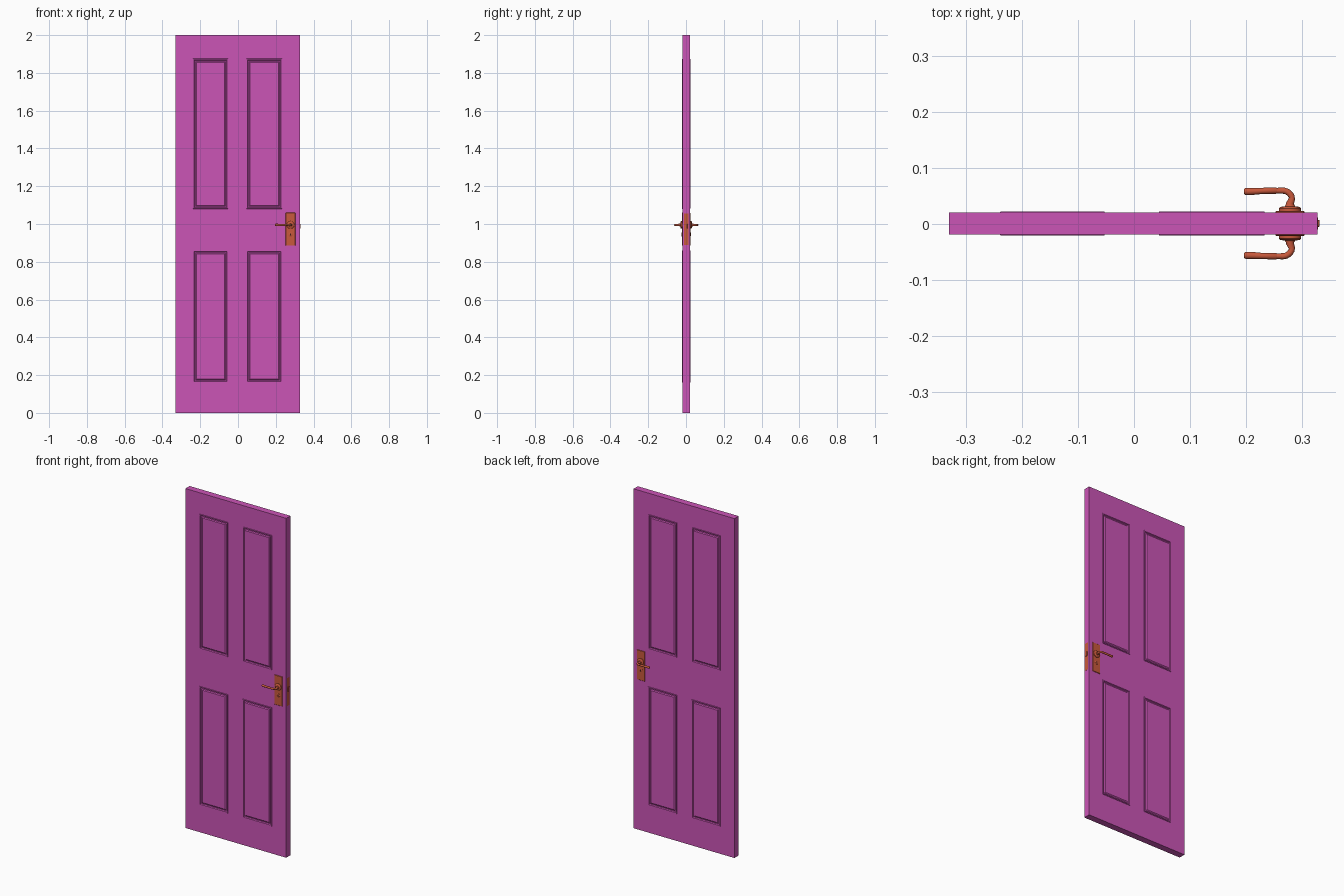
import bpy, bmesh, math
from mathutils import Vector

cube = bpy.data.objects.get("Cube")
if cube:
    bpy.data.objects.remove(cube, do_unlink=True)


def material(name, rgb):
    m = bpy.data.materials.new(name)
    m.use_nodes = True
    m.diffuse_color = (*rgb, 1)
    m.node_tree.nodes["Principled BSDF"].inputs["Base Color"].default_value = (*rgb, 1)
    return m


PINK = material("orchid paint", (0.60, 0.09, 0.47))
COPPER = material("copper metal", (0.58, 0.10, 0.045))
DARK = material("keyhole dark", (0.05, 0.01, 0.01))

MID_Y = 0.001      # middle plane of the door
HALF = 0.0195      # half thickness


def finish(bm, name, mat, smooth=False):
    bmesh.ops.remove_doubles(bm, verts=bm.verts, dist=1e-5)
    bmesh.ops.recalc_face_normals(bm, faces=bm.faces)
    mesh = bpy.data.meshes.new(name)
    bm.to_mesh(mesh)
    bm.free()
    mesh.materials.append(mat)
    ob = bpy.data.objects.new(name, mesh)
    bpy.context.collection.objects.link(ob)
    if smooth:
        bpy.ops.object.select_all(action='DESELECT')
        ob.select_set(True)
        bpy.context.view_layer.objects.active = ob
        bpy.ops.object.shade_smooth_by_angle(angle=math.radians(40))
    return ob


def box(name, lo, hi, mat, bevel=0.0):
    lo, hi = Vector(lo), Vector(hi)
    bm = bmesh.new()
    bmesh.ops.create_cube(bm, size=1)
    for v in bm.verts:
        v.co = (lo + hi) / 2 + v.co * (hi - lo)
    if bevel:
        bmesh.ops.bevel(bm, geom=bm.edges[:], offset=bevel, segments=1, affect='EDGES')
    return finish(bm, name, mat)


def bridge(bm, a, b):
    for i in range(len(a)):
        j = (i + 1) % len(a)
        bm.faces.new((a[i], a[j], b[j], b[i]))


# Door slab: a grid of cells per side, with moulded panels in the odd cells
XS = [-0.33, -0.239, -0.052, 0.044, 0.233, 0.327]
ZS = [0, 0.16, 0.86, 1.08, 1.875, 2.0]
MOULDING = [(0, 0), (0.001, 0.002), (0.006, 0.002), (0.009, -0.004),
            (0.014, -0.004), (0.019, 0)]   # inset, height


def rect(bm, x0, x1, z0, z1, y):
    return [bm.verts.new(c) for c in ((x0, y, z0), (x1, y, z0), (x1, y, z1), (x0, y, z1))]


bm = bmesh.new()
for side in (-1, 1):
    y = MID_Y + side * HALF
    for i in range(5):
        for k in range(5):
            cell = XS[i], XS[i + 1], ZS[k], ZS[k + 1]
            if i % 2 and k % 2:
                rings = [rect(bm, cell[0] + d, cell[1] - d, cell[2] + d, cell[3] - d,
                              y + side * h) for d, h in MOULDING]
                for a, b in zip(rings, rings[1:]):
                    bridge(bm, a, b)
                bm.faces.new(rings[-1])
            else:
                bm.faces.new(rect(bm, *cell, y))
bmesh.ops.remove_doubles(bm, verts=bm.verts, dist=1e-5)
rim = [e for e in bm.edges if e.is_boundary]
bmesh.ops.bridge_loops(bm, edges=rim)
finish(bm, "door_panel", PINK)

# Latch plate and bolt in the door edge
box("latch_plate", (0.32, MID_Y - 0.011, 0.89), (0.3275, MID_Y + 0.011, 1.055), COPPER)
box("latch_bolt", (0.32, MID_Y - 0.006, 0.975), (0.331, MID_Y + 0.006, 1.0), COPPER, 0.001)


def turned(name, side, x, z, profile, mat):
    """Lathe (radius, distance from the door face) around the y axis."""
    bm = bmesh.new()
    rings = []
    for r, d in profile:
        rings.append([bm.verts.new((x + r * math.cos(t), MID_Y + side * (HALF + d),
                                    z + r * math.sin(t)))
                      for t in (2 * math.pi * n / 24 for n in range(24))])
    for a, b in zip(rings, rings[1:]):
        bridge(bm, a, b)
    bm.faces.new(rings[0])
    bm.faces.new(rings[-1])
    finish(bm, name, mat, True)


def lever(name, side, x, z):
    """Bent round bar sweeping from the door out and back along -x."""
    bend = 0.017
    path = [(x, 0.008, 0.0075), (x, 0.016, 0.007)]
    for n in range(1, 9):
        t = math.pi / 2 * n / 8
        path.append((x + 0.004 - bend * (1 - math.cos(t)), 0.022 + bend * math.sin(t), 0.0055))
    path += [(x - 0.024, 0.039, 0.005), (x - 0.025, 0.039, 0.0058), (x - 0.05, 0.0385, 0.0055),
             (x - 0.07, 0.0375, 0.0065), (x - 0.079, 0.0375, 0.0065), (x - 0.082, 0.0375, 0.004)]
    pts = [Vector((px, MID_Y + side * (HALF + d), z)) for px, d, r in path]
    up = Vector((0, 0, 1))
    bm = bmesh.new()
    rings = []
    for i, p in enumerate(pts):
        tan = (pts[min(i + 1, len(pts) - 1)] - pts[max(i - 1, 0)]).normalized()
        across = tan.cross(up).normalized()
        r = path[i][2]
        rings.append([bm.verts.new(p + r * (across * math.cos(a) + up * math.sin(a)))
                      for a in (2 * math.pi * n / 16 for n in range(16))])
    for a, b in zip(rings, rings[1:]):
        bridge(bm, a, b)
    bm.faces.new(rings[0])
    bm.faces.new(rings[-1])
    finish(bm, name, COPPER, True)


# Handle set on both faces
HX, HZ = 0.278, 0.995
for label, side in (("front", -1), ("back", 1)):
    ys = sorted((MID_Y + side * (HALF - 0.004), MID_Y + side * (HALF + 0.003)))
    box(label + "_backplate", (0.252, ys[0], 0.885), (0.304, ys[1], 1.06), COPPER, 0.0015)
    turned(label + "_rose", side, HX, HZ,
           [(0.02, 0), (0.02, 0.007), (0.017, 0.010), (0.009, 0.011), (0.008, 0.014)], COPPER)
    turned(label + "_keyhole_collar", side, HX, 0.945,
           [(0.011, 0), (0.011, 0.004), (0.009, 0.005)], COPPER)
    box(label + "_keyhole", (HX - 0.002, MID_Y + side * (HALF + 0.0053) - 0.0005, 0.938),
        (HX + 0.002, MID_Y + side * (HALF + 0.0053) + 0.0005, 0.951), DARK)
    lever(label + "_lever", side, HX, HZ)
